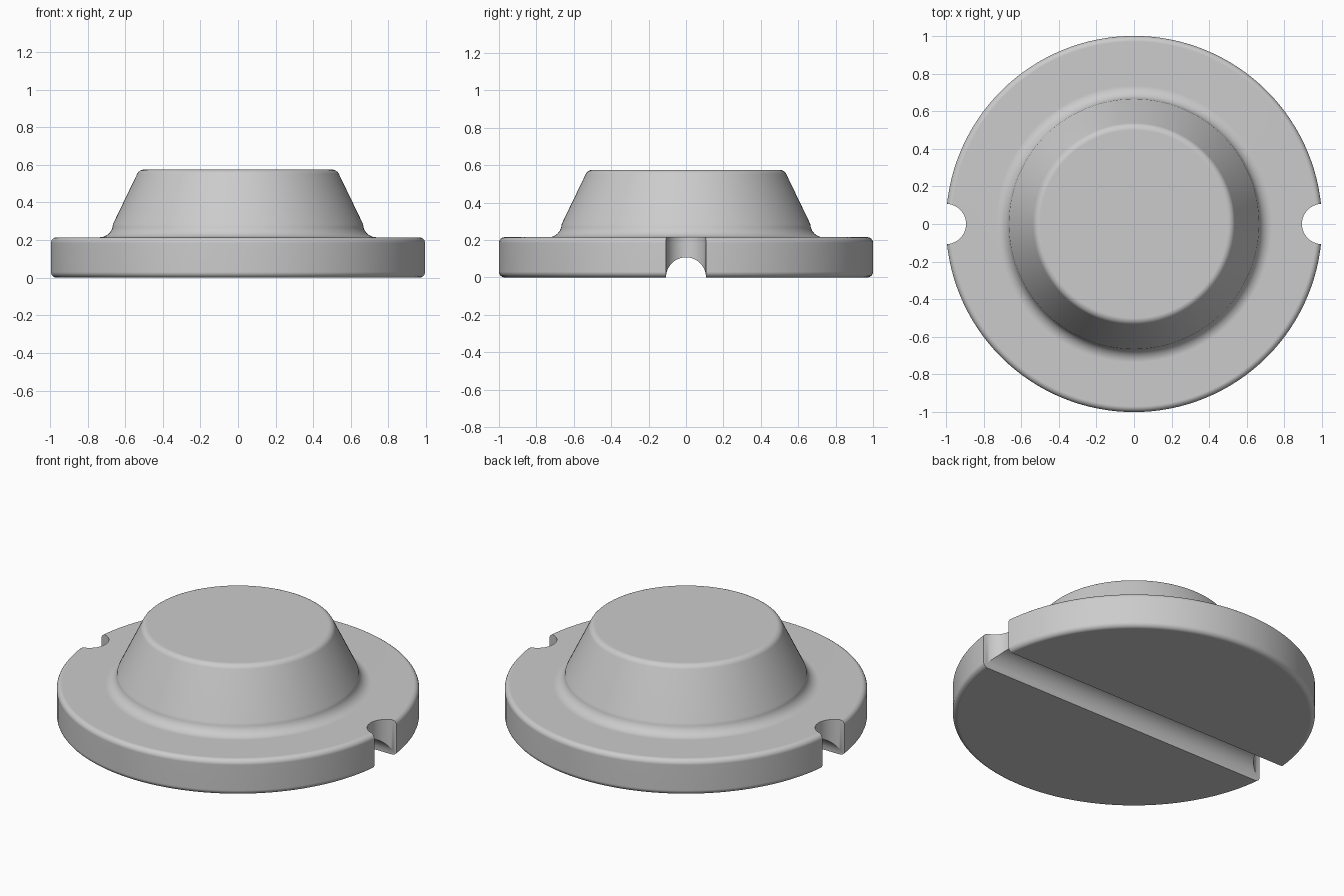
import bpy
import bmesh
from math import cos, sin, radians, pi
from mathutils import Matrix

default = bpy.data.objects.get("Cube")
if default:
    bpy.data.objects.remove(default)

SEGMENTS = 128
NOTCH_R = 0.107

grey = bpy.data.materials.new("light grey")
grey.use_nodes = True
colour = (0.6, 0.6, 0.6, 1)
grey.diffuse_color = colour
grey.node_tree.nodes["Principled BSDF"].inputs["Base Color"].default_value = colour


def arc(cx, cz, r, start, end, steps=6):
    """Points of a rounded corner in the profile."""
    angles = [radians(start + (end - start) * i / steps) for i in range(steps + 1)]
    return [(cx + r * cos(a), cz + r * sin(a)) for a in angles]


def add_object(name, bm):
    mesh = bpy.data.meshes.new(name)
    bm.to_mesh(mesh)
    bm.free()
    mesh.materials.append(grey)
    obj = bpy.data.objects.new(name, mesh)
    bpy.context.collection.objects.link(obj)
    return obj


def lathe(name, profile):
    """Closed solid turned around z, with flat end caps."""
    bm = bmesh.new()
    rings = [[bm.verts.new((r * cos(2 * pi * i / SEGMENTS), r * sin(2 * pi * i / SEGMENTS), z))
              for i in range(SEGMENTS)] for r, z in profile]
    for low, high in zip(rings, rings[1:]):
        for i in range(SEGMENTS):
            j = (i + 1) % SEGMENTS
            bm.faces.new((low[i], low[j], high[j], high[i]))
    bm.faces.new(rings[0][::-1])
    bm.faces.new(rings[-1])
    return add_object(name, bm)


def cutter(name, length, matrix):
    bm = bmesh.new()
    bmesh.ops.create_cone(bm, cap_ends=True, segments=64, radius1=NOTCH_R,
                          radius2=NOTCH_R, depth=length, matrix=matrix)
    obj = add_object(name, bm)
    obj.hide_render = True
    return obj


# Flange with rounded rims, root fillet, tapered boss with rounded top
profile = (arc(0.97, 0.03, 0.03, -90, 0) + arc(0.97, 0.185, 0.03, 0, 90)
           + arc(0.735, 0.285, 0.07, 270, 180) + arc(0.5, 0.535, 0.04, 26, 90))
body = lathe("flanged_boss", profile)

# Side notches and the round groove across the underside
cutters = [cutter("notch_cutter_" + side, 1, Matrix.Translation((x, 0, 0.2)))
           for side, x in (("left", 1), ("right", -1))]
cutters.append(cutter("groove_cutter", 3, Matrix.Rotation(pi / 2, 4, "Y")))

bpy.ops.object.select_all(action="DESELECT")
bpy.context.view_layer.objects.active = body
body.select_set(True)
for tool in cutters:
    cut = body.modifiers.new("cut", "BOOLEAN")
    cut.operation = "DIFFERENCE"
    cut.solver = "EXACT"
    cut.object = tool
    bpy.ops.object.modifier_apply(modifier=cut.name)
    bpy.data.objects.remove(tool)

# Smooth shading with crisp cut edges and flat caps
bpy.ops.object.shade_smooth_by_angle(angle=radians(22))
weighted = body.modifiers.new("flat caps", "WEIGHTED_NORMAL")
weighted.keep_sharp = True
